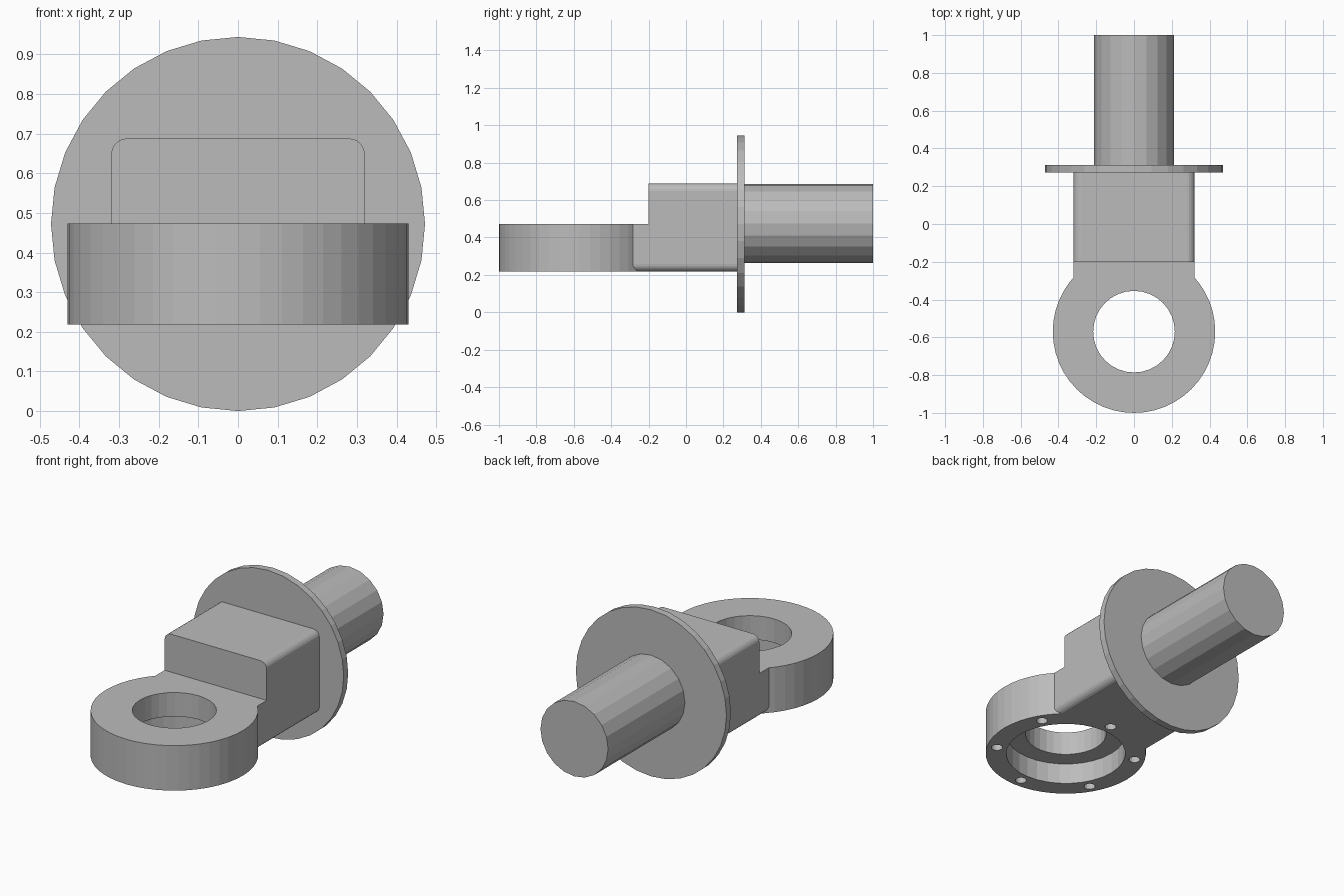
import bpy, bmesh
from math import sin, cos, pi, radians
from mathutils import Matrix, Vector

cube = bpy.data.objects.get("Cube")
if cube:
    bpy.data.objects.remove(cube, do_unlink=True)

GREY = (0.5, 0.5, 0.5, 1.0)
steel = bpy.data.materials.new("plain_grey")
steel.use_nodes = True
steel.diffuse_color = GREY
steel.node_tree.nodes["Principled BSDF"].inputs["Base Color"].default_value = GREY

BOTTOM, TOP = 0.218, 0.473      # eye ring heights
AXIS = 0.472                    # height of the flange and shaft axis
EYE_Y = -0.57                   # centre of the eye ring


def prism(name, outline, start, along):
    """Extrude a closed outline of 3D points by the vector along."""
    bm = bmesh.new()
    face = bm.faces.new([bm.verts.new(Vector(p) + Vector(start)) for p in outline])
    grown = bmesh.ops.extrude_face_region(bm, geom=[face])["geom"]
    bmesh.ops.translate(bm, vec=along,
                        verts=[v for v in grown if isinstance(v, bmesh.types.BMVert)])
    bmesh.ops.recalc_face_normals(bm, faces=bm.faces)
    mesh = bpy.data.meshes.new(name)
    bm.to_mesh(mesh)
    bm.free()
    mesh.materials.append(steel)
    obj = bpy.data.objects.new(name, mesh)
    bpy.context.collection.objects.link(obj)
    return obj


def circle(radius, sides, upright=False):
    pts = [(radius * cos(2 * pi * i / sides), radius * sin(2 * pi * i / sides))
           for i in range(sides)]
    return [(a, 0, b) if upright else (a, b, 0) for a, b in pts]


def rounded_rect(half, r, steps=5):
    """Square section in the xz plane with rounded corners."""
    pts = []
    for corner in range(4):
        turn = Matrix.Rotation(corner * pi / 2, 2)
        for i in range(steps + 1):
            a = pi / 2 * i / steps
            p = turn @ Vector((half - r + r * cos(a), half - r + r * sin(a)))
            pts.append(p)
    return pts


def combine(target, other, operation):
    """Boolean the other object into the target and discard it."""
    mod = target.modifiers.new(operation, 'BOOLEAN')
    mod.operation, mod.solver, mod.object = operation, 'EXACT', other
    bpy.context.view_layer.update()
    graph = bpy.context.evaluated_depsgraph_get()
    result = bpy.data.meshes.new_from_object(target.evaluated_get(graph))
    target.modifiers.clear()
    target.data = result
    bpy.data.objects.remove(other, do_unlink=True)


# Rounded block, wider than tall, reaching forward into the eye
section = []
for p in rounded_rect(0.32, 0.04):
    shift = 0.32 - (0.688 - BOTTOM) / 2
    section.append((p.x, 0, p.y - shift if p.y > 0 else p.y + shift))
body = prism("rod_eye_body", section, (0, -0.45, (0.688 + BOTTOM) / 2), (0, 0.73, 0))

# Step down to the eye height
step = [(-0.5, -0.8, 0), (0.5, -0.8, 0), (0.5, -0.2, 0), (-0.5, -0.2, 0)]
combine(body, prism("step_cutter", step, (0, 0, TOP), (0, 0, 0.5)), 'DIFFERENCE')

# Eye ring
combine(body, prism("eye_ring", circle(0.43, 48), (0, EYE_Y, BOTTOM),
                    (0, 0, TOP - BOTTOM)), 'UNION')

# Through bore, then the wider recess underneath
combine(body, prism("bore_cutter", circle(0.216, 32), (0, EYE_Y, 0), (0, 0, 1)),
        'DIFFERENCE')
combine(body, prism("recess_cutter", circle(0.32, 32), (0, EYE_Y, 0),
                    (0, 0, BOTTOM + 0.12)), 'DIFFERENCE')

# Six blind bolt holes in the underside
for k in range(6):
    a = radians(30 + 60 * k)
    spot = (0.375 * cos(a), EYE_Y + 0.375 * sin(a), 0)
    combine(body, prism("bolt_cutter", circle(0.03, 14), spot,
                        (0, 0, BOTTOM + 0.12)), 'DIFFERENCE')

# Round flange and shaft
prism("flange_disc", circle(AXIS, 32, True), (0, 0.272, AXIS), (0, 0.04, 0))
prism("shaft", circle(0.212, 20, True), (0, 0.30, AXIS + 0.003), (0, 0.70, 0))
